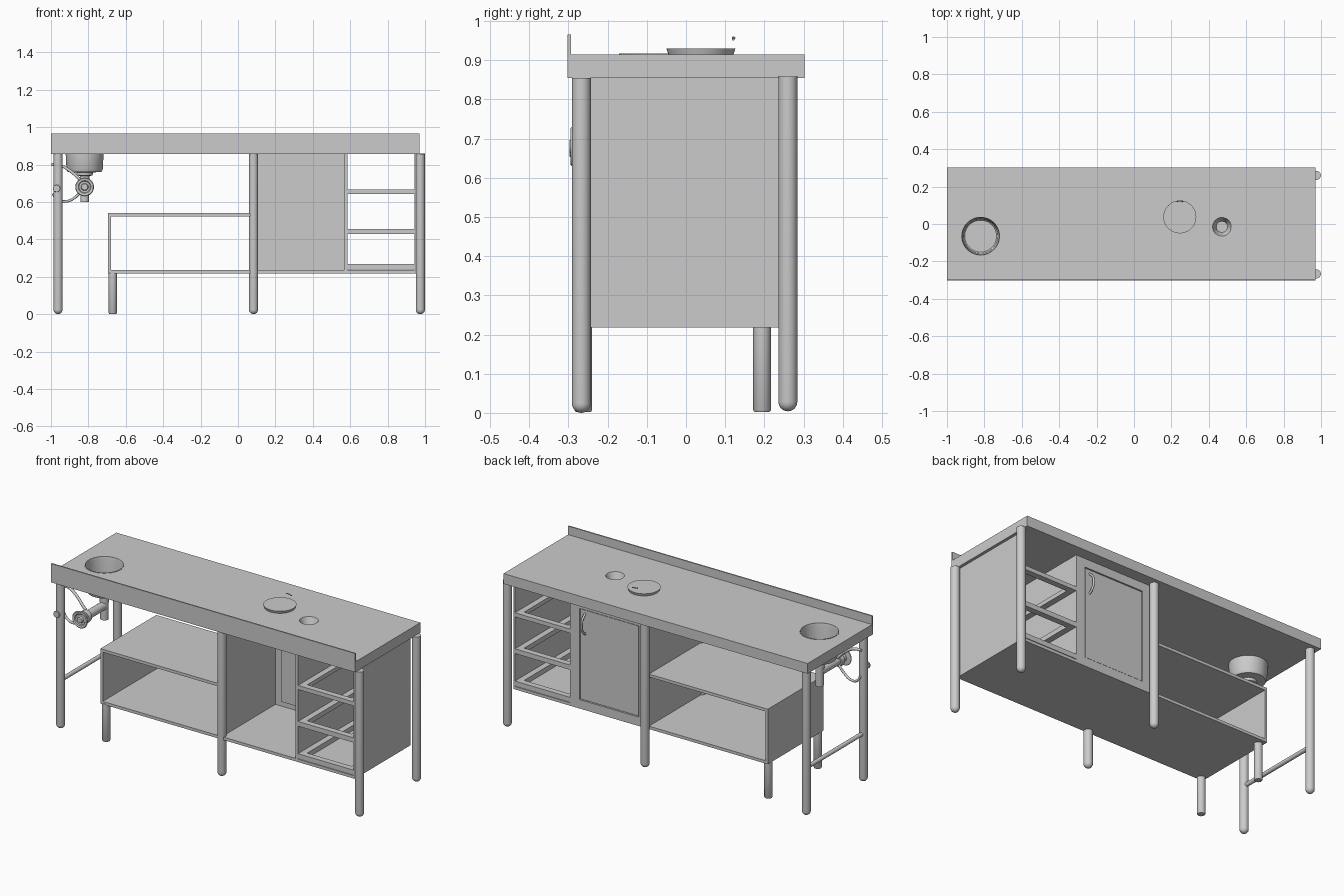
import bpy, bmesh, math
from mathutils import Vector

if "Cube" in bpy.data.objects:
    bpy.data.objects.remove(bpy.data.objects["Cube"])


def add_mesh(name, bm):
    bmesh.ops.recalc_face_normals(bm, faces=bm.faces)
    me = bpy.data.meshes.new(name)
    bm.to_mesh(me)
    bm.free()
    ob = bpy.data.objects.new(name, me)
    bpy.context.collection.objects.link(ob)
    return ob


def smooth(ob):
    bpy.ops.object.select_all(action='DESELECT')
    ob.select_set(True)
    bpy.context.view_layer.objects.active = ob
    bpy.ops.object.shade_smooth_by_angle(angle=math.radians(35))


def box(name, x, y, z):
    bm = bmesh.new()
    bmesh.ops.create_cube(bm, size=1)
    for v in bm.verts:
        v.co = [(a[0] + a[1]) / 2 + c * (a[1] - a[0]) for a, c in zip((x, y, z), v.co)]
    return add_mesh(name, bm)


def lathe(name, profile, loc, axis=(0, 0, 1), n=32):
    """Revolve (radius, height) points about an axis through loc."""
    bm = bmesh.new()
    vs = [bm.verts.new((r, 0, h)) for r, h in profile]
    es = [bm.edges.new(p) for p in zip(vs, vs[1:])]
    bmesh.ops.spin(bm, geom=vs + es, cent=(0, 0, 0), axis=(0, 0, 1),
                   angle=math.tau, steps=n, use_duplicate=False)
    bmesh.ops.remove_doubles(bm, verts=bm.verts, dist=1e-5)
    rot = Vector((0, 0, 1)).rotation_difference(Vector(axis))
    for v in bm.verts:
        v.co = rot @ v.co + Vector(loc)
    ob = add_mesh(name, bm)
    smooth(ob)
    return ob


def rod(name, a, b, r, n=24):
    d = Vector(b) - Vector(a)
    return lathe(name, [(0, 0), (r, 0), (r, d.length), (0, d.length)], a, d.normalized(), n)


def tube(name, pts, r):
    cu = bpy.data.curves.new(name, 'CURVE')
    cu.dimensions = '3D'
    cu.bevel_depth, cu.bevel_resolution, cu.use_fill_caps = r, 3, True
    sp = cu.splines.new('BEZIER')
    sp.bezier_points.add(len(pts) - 1)
    for bp, p in zip(sp.bezier_points, pts):
        bp.co = p
        bp.handle_left_type = bp.handle_right_type = 'AUTO'
    ob = bpy.data.objects.new(name, cu)
    bpy.context.collection.objects.link(ob)
    return ob


def cut(ob, cutter):
    m = ob.modifiers.new('hole', 'BOOLEAN')
    m.operation, m.object, m.solver = 'DIFFERENCE', cutter, 'EXACT'
    bpy.context.view_layer.objects.active = ob
    bpy.ops.object.modifier_apply(modifier=m.name)
    bpy.data.objects.remove(cutter)


SX, SY = -0.82, -0.065          # sink centre
HX, HY = 0.47, -0.015           # waste hole centre
FRONT, BACK = -0.28, 0.236      # cabinet depth
TOP = 0.855                     # underside of the counter

# counter with two holes, upstand along the front edge
counter = box('countertop', (-1, 0.97), (-0.30, 0.303), (TOP, 0.915))
cut(counter, rod('sink_cutter', (SX, SY, 0.8), (SX, SY, 1.0), 0.102, 48))
cut(counter, lathe('funnel_cutter', [(0, 0.865), (0.03, 0.865), (0.05, 0.915), (0.05, 0.95), (0, 0.95)],
                   (HX, HY, 0)))
box('splash_upstand', (-1, 0.97), (-0.302, -0.294), (TOP, 0.965))

# long legs with rounded feet
R = 0.024
for name, x in (('left', -0.962), ('middle', 0.083), ('right', 0.975)):
    for side, y in (('front', -0.267), ('back', 0.26)):
        prof = [(R * math.sin(t * math.pi / 12), R - R * math.cos(t * math.pi / 12)) for t in range(7)]
        lathe(f'{name}_{side}_leg', prof + [(R, TOP), (0, TOP)], (x, y, 0.004 if side == 'back' else 0))

# short legs under the low shelf, and the left cross bar
for side, y in (('front', -0.262), ('back', 0.194)):
    lathe(f'short_{side}_leg', [(0, 0), (0.019, 0), (0.0225, 0.005), (0.0225, 0.222), (0, 0.222)],
          (-0.67, y, 0.002))
rod('left_cross_bar', (-0.962, -0.267, 0.28), (-0.962, 0.26, 0.28), 0.012)

# cabinet panels
D = (FRONT, BACK)
box('cabinet_floor', (-0.695, 0.953), D, (0.218, 0.235))
box('low_shelf_side', (-0.695, -0.68), D, (0.235, 0.54))
box('low_shelf_top', (-0.68, 0.075), D, (0.523, 0.54))
box('middle_panel', (0.075, 0.092), D, (0.235, TOP))
box('divider_panel', (0.567, 0.585), D, (0.235, TOP))
box('right_panel', (0.943, 0.953), D, (0.235, TOP))

# open rack frames in the right bay
for i, (z0, z1) in enumerate(((0.238, 0.267), (0.428, 0.456), (0.643, 0.667))):
    x0, x1, w = 0.585, 0.943, 0.035
    rack = box(f'rack_frame_{i + 1}', (x0, x1), D, (z0, z1))
    cut(rack, box('rack_cutter', (x0 + w, x1 - w), (FRONT + w, BACK - w), (z0 - 0.1, z1 + 0.1)))

# door frame, door and handle on the back side
frame = box('door_frame', (0.092, 0.567), (0.215, BACK), (0.235, TOP))
cut(frame, box('door_cutter', (0.14, 0.525), (0.1, 0.4), (0.27, 0.805)))
box('door', (0.144, 0.521), (0.217, 0.232), (0.274, 0.801))
box('door_backing', (0.135, 0.53), (0.207, 0.217), (0.265, 0.81))
tube('door_handle', [(0.492, 0.23, 0.66), (0.492, 0.258, 0.69), (0.492, 0.262, 0.72),
                     (0.492, 0.258, 0.75), (0.492, 0.23, 0.78)], 0.006)

# round sink bowl with rim and outlet neck
lathe('sink_bowl', [(0.0, 0.768), (0.085, 0.768), (0.092, 0.776), (0.098, 0.9), (0.101, 0.917),
                    (0.106, 0.917), (0.106, 0.915), (0.101, 0.85), (0.097, 0.775), (0.09, 0.76),
                    (0.045, 0.758), (0.043, 0.742), (0.025, 0.738), (0.025, 0.7), (0, 0.7)],
      (SX, SY, 0), n=48)

# drain pipes and front valve wheel
rod('drain_down_pipe', (SX, SY, 0.6), (SX, SY, 0.74), 0.023)
rod('drain_cross_pipe', (SX, SY, 0.68), (SX, -0.28, 0.68), 0.024)
lathe('drain_collar', [(0, 0), (0.033, 0), (0.036, 0.01), (0.033, 0.03), (0, 0.03)],
      (SX, -0.255, 0.68), (0, 1, 0))
lathe('valve_wheel', [(0, 0), (0.034, 0), (0.048, 0.002), (0.05, 0.006), (0.046, 0.01), (0.034, 0.008),
                      (0.03, 0.003), (0.02, 0.003), (0.016, 0.012), (0, 0.012)],
      (SX, -0.285, 0.68), (0, -1, 0))

# side hoses and tap knob
tube('upper_hose', [(-0.997, -0.2, 0.80), (-0.95, -0.2, 0.795), (-0.89, -0.21, 0.76),
                    (-0.85, -0.22, 0.725), (-0.82, -0.22, 0.695)], 0.008)
tube('lower_hose', [(-0.99, -0.2, 0.645), (-0.97, -0.2, 0.615), (-0.92, -0.21, 0.603),
                    (-0.87, -0.22, 0.625), (-0.83, -0.22, 0.67)], 0.007)
rod('tap_stem', (-0.965, -0.293, 0.67), (-0.965, -0.26, 0.67), 0.008)
lathe('tap_knob', [(0, 0), (0.018, 0), (0.02, 0.005), (0.018, 0.01), (0, 0.01)],
      (-0.97, -0.287, 0.672), (0, -1, 0))

# lid disc on the counter, with its small raised grip
lathe('lid_disc', [(0, 0.915), (0.083, 0.915), (0.088, 0.93), (0, 0.93)], (0.245, 0.038, 0), n=48)
tube('lid_grip', [(0.227, 0.12, 0.957), (0.245, 0.123, 0.957), (0.263, 0.12, 0.953)], 0.003)
